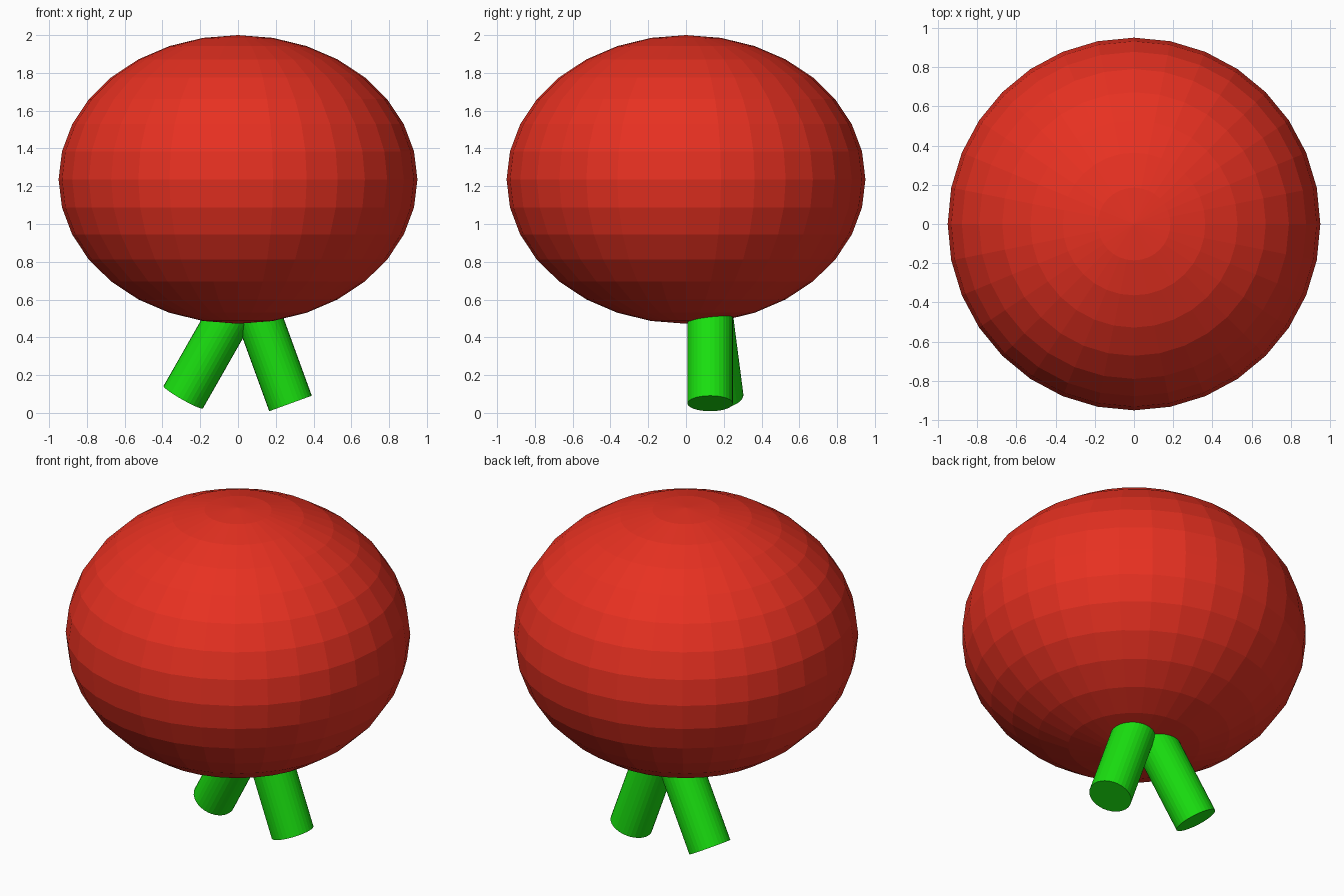
import bpy
from mathutils import Vector

if "Cube" in bpy.data.objects:
    bpy.data.objects.remove(bpy.data.objects["Cube"])


def colour(name, rgb):
    m = bpy.data.materials.new(name)
    m.diffuse_color = (*rgb, 1)
    m.use_nodes = True
    m.node_tree.nodes["Principled BSDF"].inputs["Base Color"].default_value = m.diffuse_color
    return m


red = colour("red", (0.8, 0.03, 0.015))
green = colour("green", (0.01, 0.75, 0.005))

# Flattened, faceted round body
bpy.ops.mesh.primitive_uv_sphere_add(segments=32, ring_count=16, radius=1, location=(0, 0, 1.236))
body = bpy.context.object
body.name = "body"
body.scale = (0.95, 0.95, 0.764)
body.data.materials.append(red)


# Splayed legs: foot centre, upward direction, length reaching into the body
def leg(name, foot, direction, length=0.65, radius=0.12):
    d = Vector(direction).normalized()
    bpy.ops.mesh.primitive_cylinder_add(
        vertices=32, radius=radius, depth=length,
        location=Vector(foot) + d * length / 2,
        rotation=d.to_track_quat('Z', 'Y').to_euler())
    o = bpy.context.object
    o.name = name
    o.data.materials.append(green)


leg("left_leg", (-0.29, 0.185, 0.083), (0.57, -0.13, 1))
leg("right_leg", (0.278, 0.128, 0.05), (-0.364, 0, 1))
